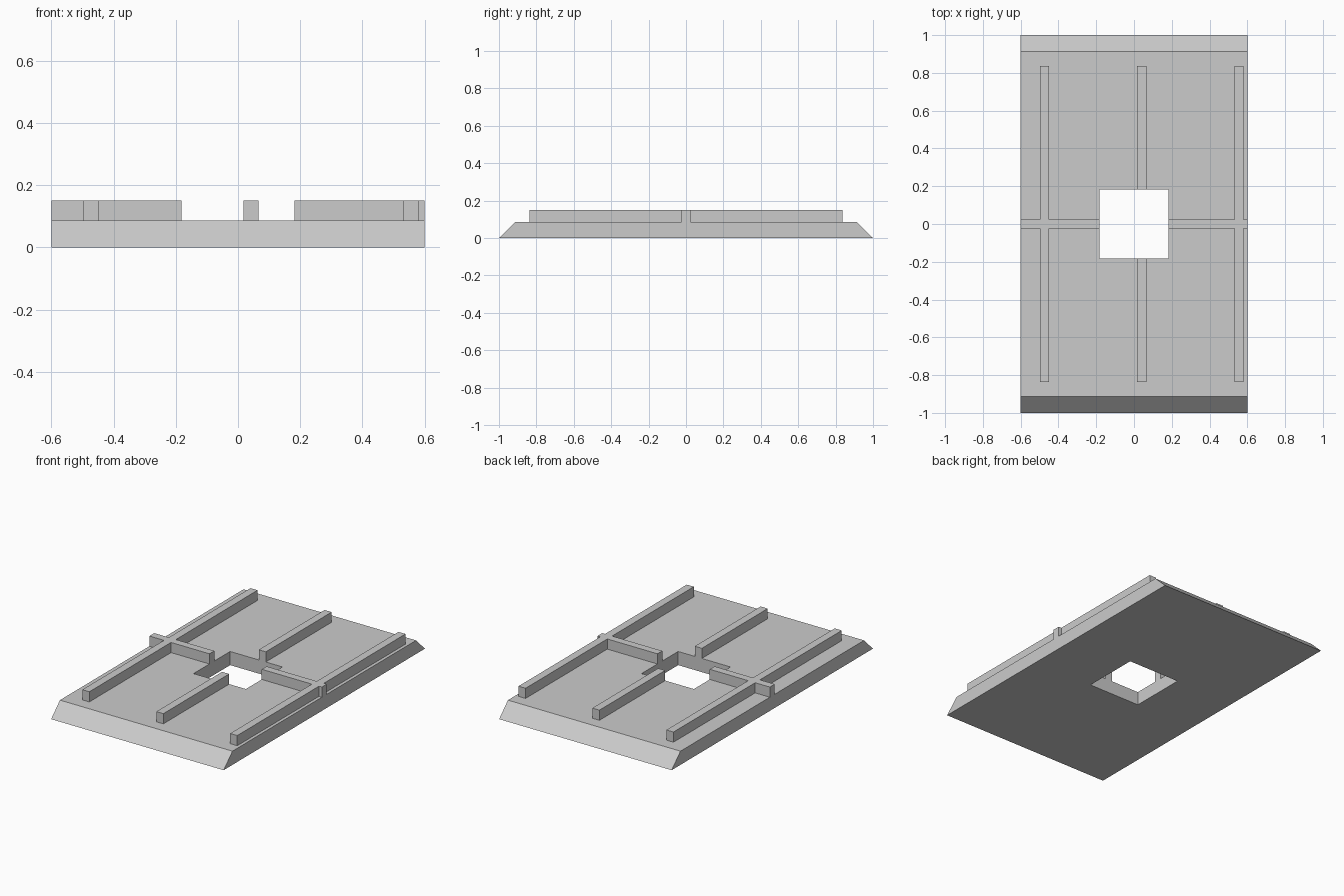
import bpy
import bmesh

cube = bpy.data.objects.get("Cube")
if cube:
    bpy.data.objects.remove(cube, do_unlink=True)

HALF_X = 0.6
PLATE_TOP = 0.086
RIB_TOP = 0.15
HOLE = 0.182        # half width of the square opening
RIB_END = 0.836     # half length of the long ribs
CROSS = 0.024       # half width of the cross rib

grey = bpy.data.materials.new("plain_grey")
grey.use_nodes = True
colour = (0.6, 0.6, 0.6, 1)
grey.diffuse_color = colour
grey.node_tree.nodes["Principled BSDF"].inputs["Base Color"].default_value = colour


def prism(name, profile, x0, x1):
    """Extrude a (y, z) profile along x."""
    bm = bmesh.new()
    face = bm.faces.new([bm.verts.new((x0, y, z)) for y, z in profile])
    result = bmesh.ops.extrude_face_region(bm, geom=[face])
    verts = [g for g in result["geom"] if isinstance(g, bmesh.types.BMVert)]
    bmesh.ops.translate(bm, verts=verts, vec=(x1 - x0, 0, 0))
    bmesh.ops.recalc_face_normals(bm, faces=bm.faces)
    mesh = bpy.data.meshes.new(name)
    bm.to_mesh(mesh)
    bm.free()
    mesh.materials.append(grey)
    obj = bpy.data.objects.new(name, mesh)
    bpy.context.collection.objects.link(obj)
    return obj


def box(name, x0, x1, half_y, z0, z1):
    return prism(name, [(-half_y, z0), (half_y, z0), (half_y, z1), (-half_y, z1)], x0, x1)


def combine(target, tool, operation):
    mod = target.modifiers.new(operation.lower(), "BOOLEAN")
    mod.operation = operation
    mod.solver = "EXACT"
    mod.object = tool
    bpy.context.view_layer.objects.active = target
    bpy.ops.object.modifier_apply(modifier=mod.name)


# Plate with sloped front and back ends
plate = prism("base_plate", [(-1, 0), (1, 0), (0.912, PLATE_TOP), (-0.912, PLATE_TOP)],
              -HALF_X, HALF_X)

# Cross rib merged with the three long ribs
ribs = box("rib_grid", -HALF_X, HALF_X, CROSS, PLATE_TOP, RIB_TOP)
for left_edge in (-0.498, 0.017, 0.531):
    rib = box("long_rib", left_edge, left_edge + 0.049, RIB_END, PLATE_TOP, RIB_TOP)
    combine(ribs, rib, "UNION")
    bpy.data.objects.remove(rib, do_unlink=True)

# Square opening through plate and ribs
cutter = box("opening_cutter", -HOLE, HOLE, HOLE, -0.1, 0.3)
cutter.hide_render = True
for part in (plate, ribs):
    combine(part, cutter, "DIFFERENCE")
bpy.data.objects.remove(cutter, do_unlink=True)
